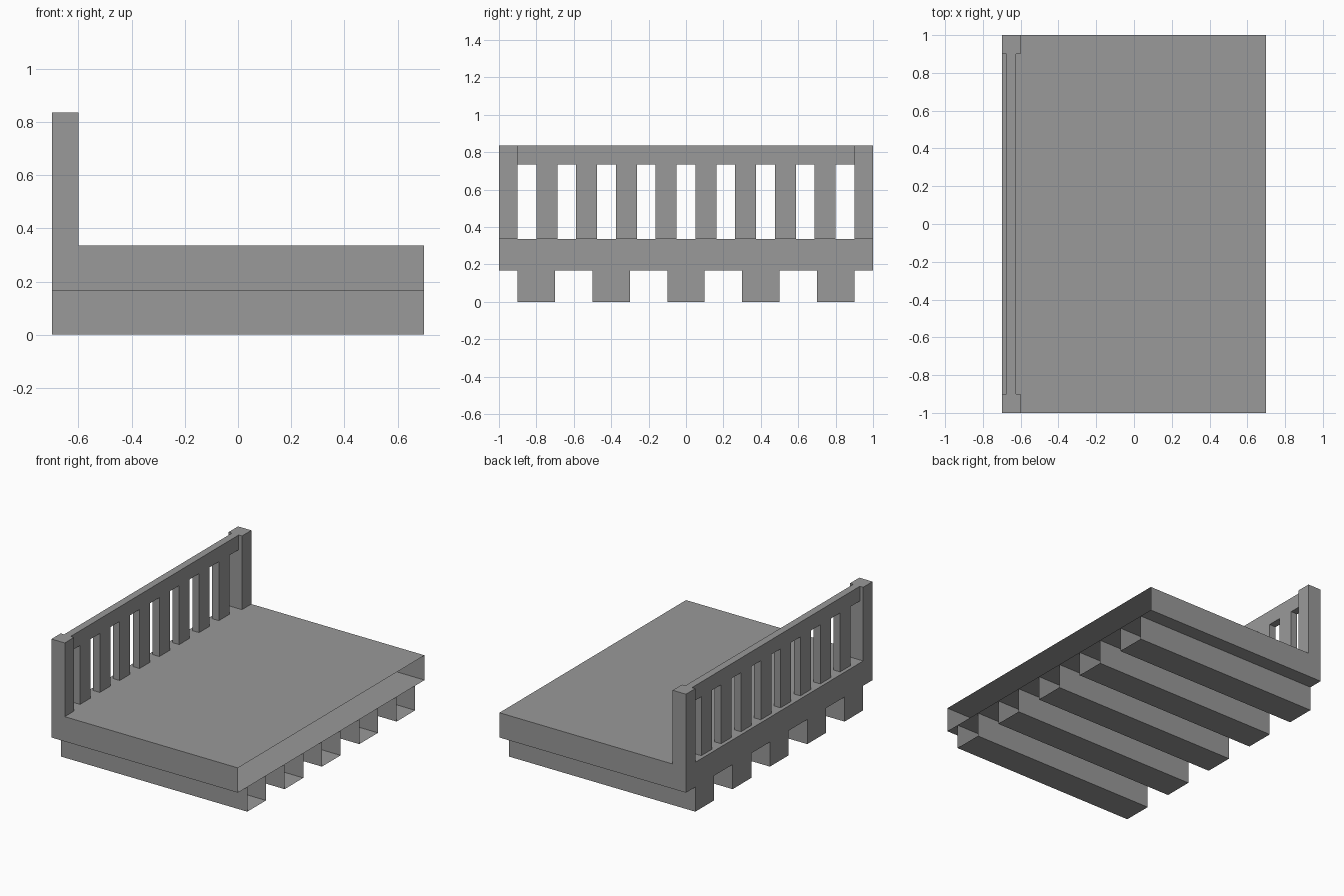
import bpy
import bmesh
from mathutils import Vector

default_cube = bpy.data.objects.get("Cube")
if default_cube:
    bpy.data.objects.remove(default_cube, do_unlink=True)

# One plain grey for the whole bed
grey = bpy.data.materials.new("plain_grey")
grey.use_nodes = True
colour = (0.32, 0.32, 0.32, 1)
grey.diffuse_color = colour
grey.node_tree.nodes["Principled BSDF"].inputs["Base Color"].default_value = colour

RIGHT, UP, DOWN = Vector((1, 0, 0)), Vector((0, 0, 1)), Vector((0, 0, -1))


def box(name, x, y, z, open_sides=()):
    """Box spanning the given ranges, leaving out the faces on open_sides."""
    bm = bmesh.new()
    bmesh.ops.create_cube(bm, size=1)
    bm.normal_update()
    unwanted = [f for f in bm.faces if any(f.normal.dot(d) > 0.9 for d in open_sides)]
    bmesh.ops.delete(bm, geom=unwanted, context="FACES")
    for v in bm.verts:
        v.co = [lo + (c + 0.5) * (hi - lo) for c, (lo, hi) in zip(v.co, (x, y, z))]
    mesh = bpy.data.meshes.new(name)
    bm.to_mesh(mesh)
    bm.free()
    mesh.materials.append(grey)
    obj = bpy.data.objects.new(name, mesh)
    bpy.context.collection.objects.link(obj)
    return obj


half_width, half_length = 0.7, 1.0
base_z, deck_z, top_z = 0.167, 0.335, 0.835
full_x = (-half_width, half_width)

# Hollow platform, open at the foot end
box("platform", full_x, (-half_length, half_length), (base_z, deck_z), [RIGHT])

# Hollow support beams, open at the foot end and closed by the platform above
for i in range(5):
    y = -0.8 + 0.4 * i
    box(f"support_beam_{i + 1}", full_x, (y - 0.1, y + 0.1), (0, base_z), [RIGHT, UP])

# Headboard posts at both corners
for side, y in (("front", (-1, -0.9)), ("back", (0.9, 1))):
    box(f"{side}_post", (-0.7, -0.6), y, (deck_z, top_z), [DOWN])

# Headboard rail with evenly spaced slats below it
board_x = (-0.675, -0.625)
rail_z = top_z - 0.1
box("headboard_rail", board_x, (-0.9, 0.9), (rail_z, top_z))
gap, slat = 0.1, 0.1125
for i in range(8):
    y = -0.8 + i * (gap + slat)
    box(f"headboard_slat_{i + 1}", board_x, (y, y + slat), (deck_z, rail_z), [UP, DOWN])
